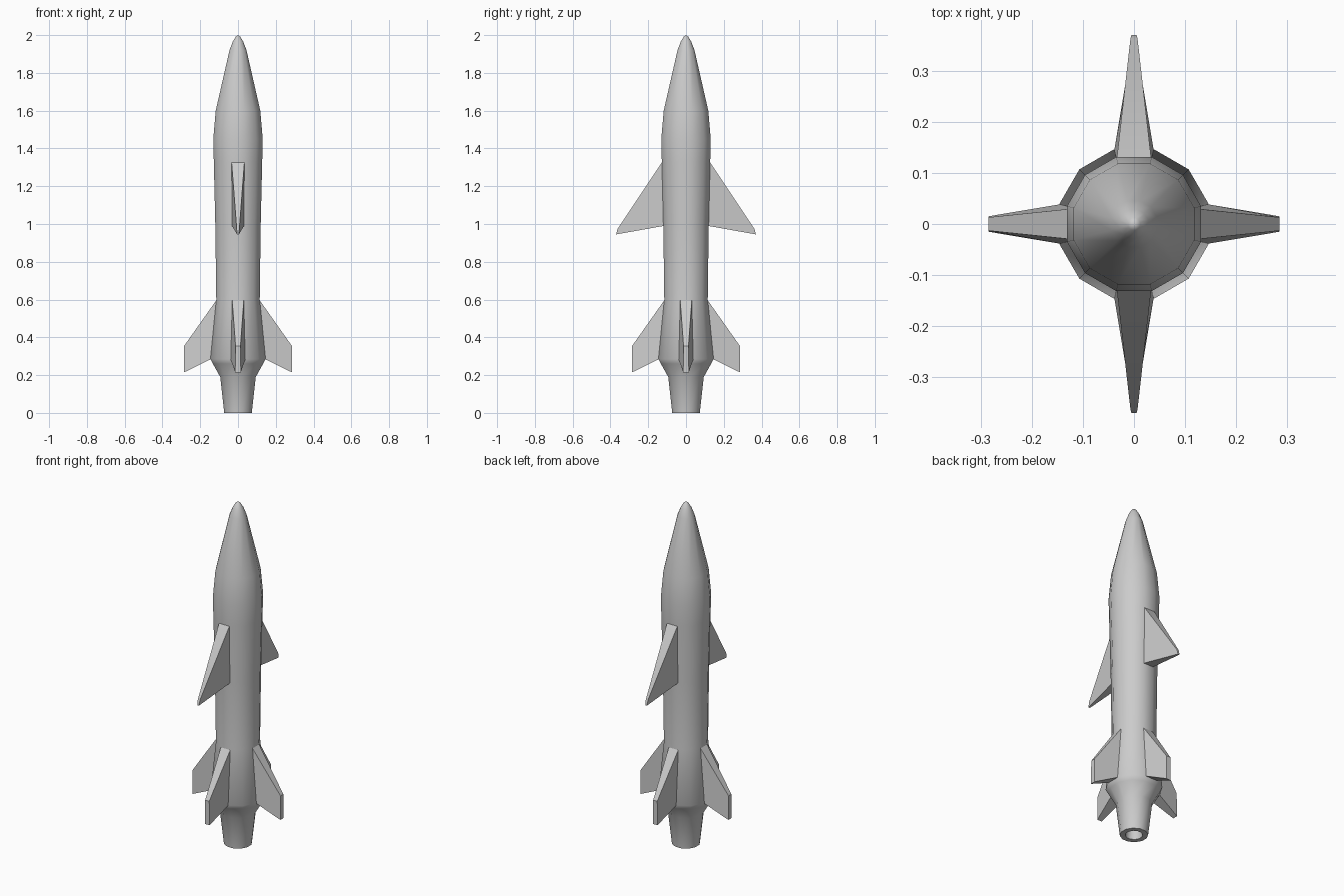
import bpy, bmesh, math
from mathutils import Matrix

if "Cube" in bpy.data.objects:
    bpy.data.objects.remove(bpy.data.objects["Cube"])

SIDES = 12
hull_grey = bpy.data.materials.new("hull_grey")
hull_grey.diffuse_color = (0.6, 0.6, 0.6, 1)
hull_grey.use_nodes = True
hull_grey.node_tree.nodes["Principled BSDF"].inputs["Base Color"].default_value = hull_grey.diffuse_color


def finish(name, bm, angle):
    bmesh.ops.recalc_face_normals(bm, faces=bm.faces)
    mesh = bpy.data.meshes.new(name)
    bm.to_mesh(mesh)
    bm.free()
    mesh.materials.append(hull_grey)
    ob = bpy.data.objects.new(name, mesh)
    bpy.context.collection.objects.link(ob)
    bpy.ops.object.select_all(action='DESELECT')
    ob.select_set(True)
    bpy.context.view_layer.objects.active = ob
    bpy.ops.object.shade_smooth_by_angle(angle=math.radians(angle))
    return ob


def lathe(name, profile):
    """Twelve-sided turned body; profile holds (flat-to-axis distance, z)."""
    bm = bmesh.new()
    rings = []
    for r, z in profile:
        if r == 0:
            rings.append([bm.verts.new((0, 0, z))] * SIDES)
            continue
        R = r / math.cos(math.pi / SIDES)
        angles = [2 * math.pi * (i + 0.5) / SIDES for i in range(SIDES)]
        rings.append([bm.verts.new((R * math.cos(a), R * math.sin(a), z)) for a in angles])
    for lo, hi in zip(rings, rings[1:]):
        for i in range(SIDES):
            j = (i + 1) % SIDES
            bm.faces.new(list(dict.fromkeys((lo[i], lo[j], hi[j], hi[i]))))
    return finish(name, bm, 40)


def fin(name, outline, turn):
    """Tapered blade along +x; outline holds (x, z, half thickness)."""
    bm = bmesh.new()
    left = [bm.verts.new((x, -t, z)) for x, z, t in outline]
    right = [bm.verts.new((x, t, z)) for x, z, t in outline]
    bm.faces.new(left)
    bm.faces.new(right[::-1])
    n = len(outline)
    for i in range(n):
        j = (i + 1) % n
        bm.faces.new((left[i], left[j], right[j], right[i]))
    bm.transform(Matrix.Rotation(math.radians(turn), 4, 'Z'))
    return finish(name, bm, 30)


# Hull: nozzle bore, nozzle, flared tail, tube and rounded nose
lathe("rocket_hull", [
    (0, 0.10), (0.035, 0.10), (0.045, 0), (0.073, 0), (0.094, 0.19),
    (0.133, 0.26), (0.146, 0.285), (0.115, 0.60), (0.120, 0.99),
    (0.128, 1.33), (0.131, 1.45), (0.118, 1.60), (0.045, 1.92),
    (0.028, 1.965), (0.012, 1.992), (0, 2.0)])

# Four tail fins
tail = [(0.112, 0.60, 0.031), (0.285, 0.355, 0.013),
        (0.285, 0.215, 0.015), (0.142, 0.285, 0.039)]
for side, turn in (("right", 0), ("back", 90), ("left", 180), ("front", 270)):
    fin("tail_fin_" + side, tail, turn)

# Two swept wings on the front and back
wing = [(0.125, 1.33, 0.034), (0.362, 0.975, 0.007),
        (0.370, 0.945, 0.005), (0.117, 0.99, 0.032)]
for side, turn in (("back", 90), ("front", 270)):
    fin("swept_wing_" + side, wing, turn)
